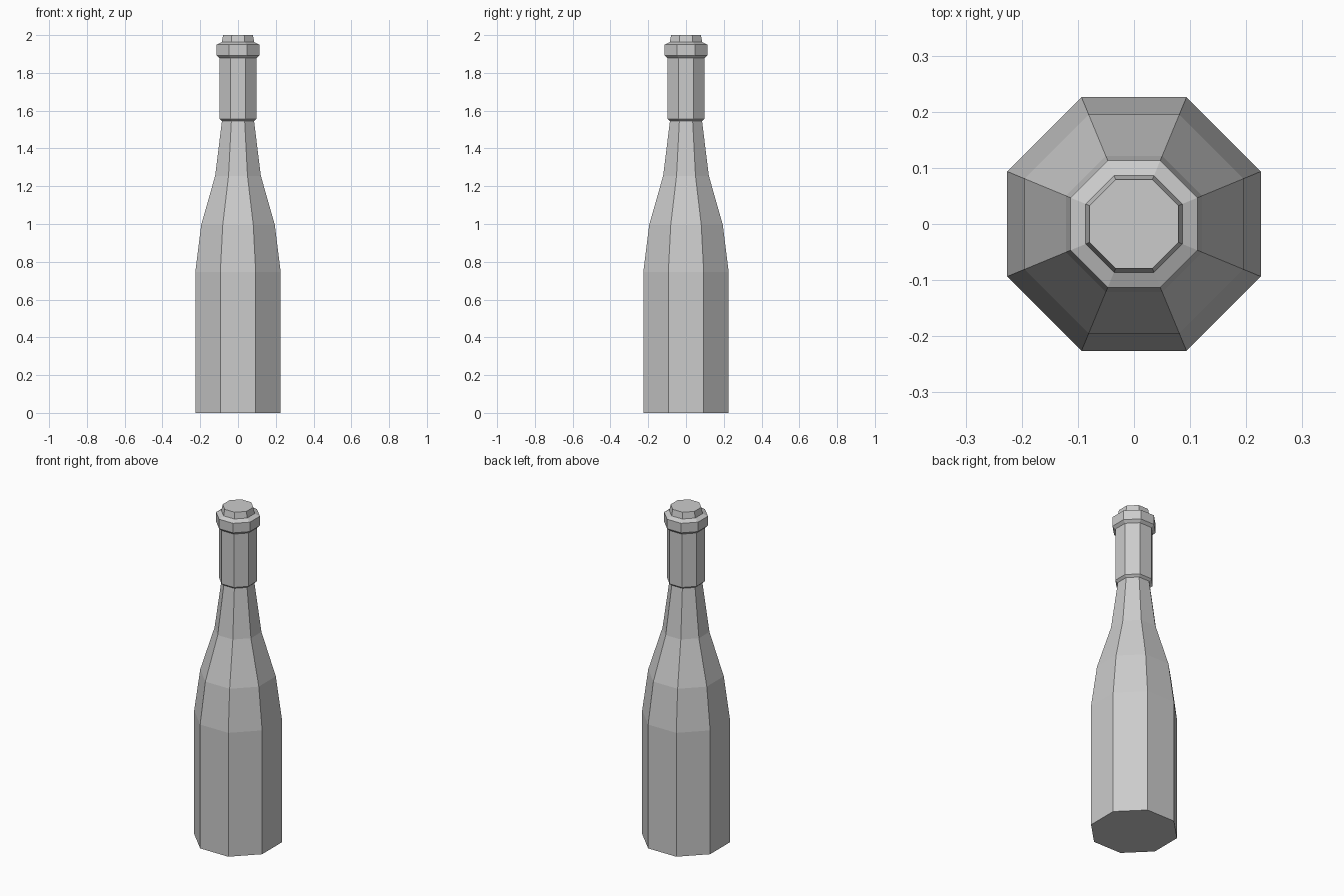
import bpy
import bmesh
import math

cube = bpy.data.objects.get("Cube")
if cube:
    bpy.data.objects.remove(cube, do_unlink=True)

SIDES = 8

glass = bpy.data.materials.new("light_grey")
glass.use_nodes = True
grey = (0.6, 0.6, 0.6, 1.0)
glass.diffuse_color = grey
glass.node_tree.nodes["Principled BSDF"].inputs["Base Color"].default_value = grey


def lathe(name, profile, cap_bottom=False, cap_top=False):
    """Octagonal solid from (half width across flats, height) pairs."""
    bm = bmesh.new()
    rings = []
    for half_width, z in profile:
        r = half_width / math.cos(math.pi / SIDES)
        angles = [(i + 0.5) * math.tau / SIDES for i in range(SIDES)]
        rings.append([bm.verts.new((r * math.cos(a), r * math.sin(a), z)) for a in angles])
    for low, high in zip(rings, rings[1:]):
        for i in range(SIDES):
            j = (i + 1) % SIDES
            bm.faces.new((low[i], low[j], high[j], high[i]))
    if cap_bottom:
        bm.faces.new(rings[0][::-1])
    if cap_top:
        bm.faces.new(rings[-1])
    mesh = bpy.data.meshes.new(name)
    bm.to_mesh(mesh)
    bm.free()
    mesh.materials.append(glass)
    obj = bpy.data.objects.new(name, mesh)
    bpy.context.scene.collection.objects.link(obj)
    return obj


# Body with sloping shoulders and tapering neck
lathe("bottle_body", [(0.226, 0), (0.226, 0.745), (0.195, 0.995),
                      (0.121, 1.255), (0.085, 1.545)], cap_bottom=True)

# Sleeve wrapped around the neck
lathe("neck_sleeve", [(0.085, 1.545), (0.098, 1.557), (0.098, 1.878)])

# Wider lip with bevelled edges
lathe("bottle_lip", [(0.098, 1.878), (0.113, 1.893), (0.113, 1.95), (0.086, 1.963)])

# Stopper in the mouth
lathe("stopper", [(0.086, 1.963), (0.079, 2.0)], cap_top=True)
